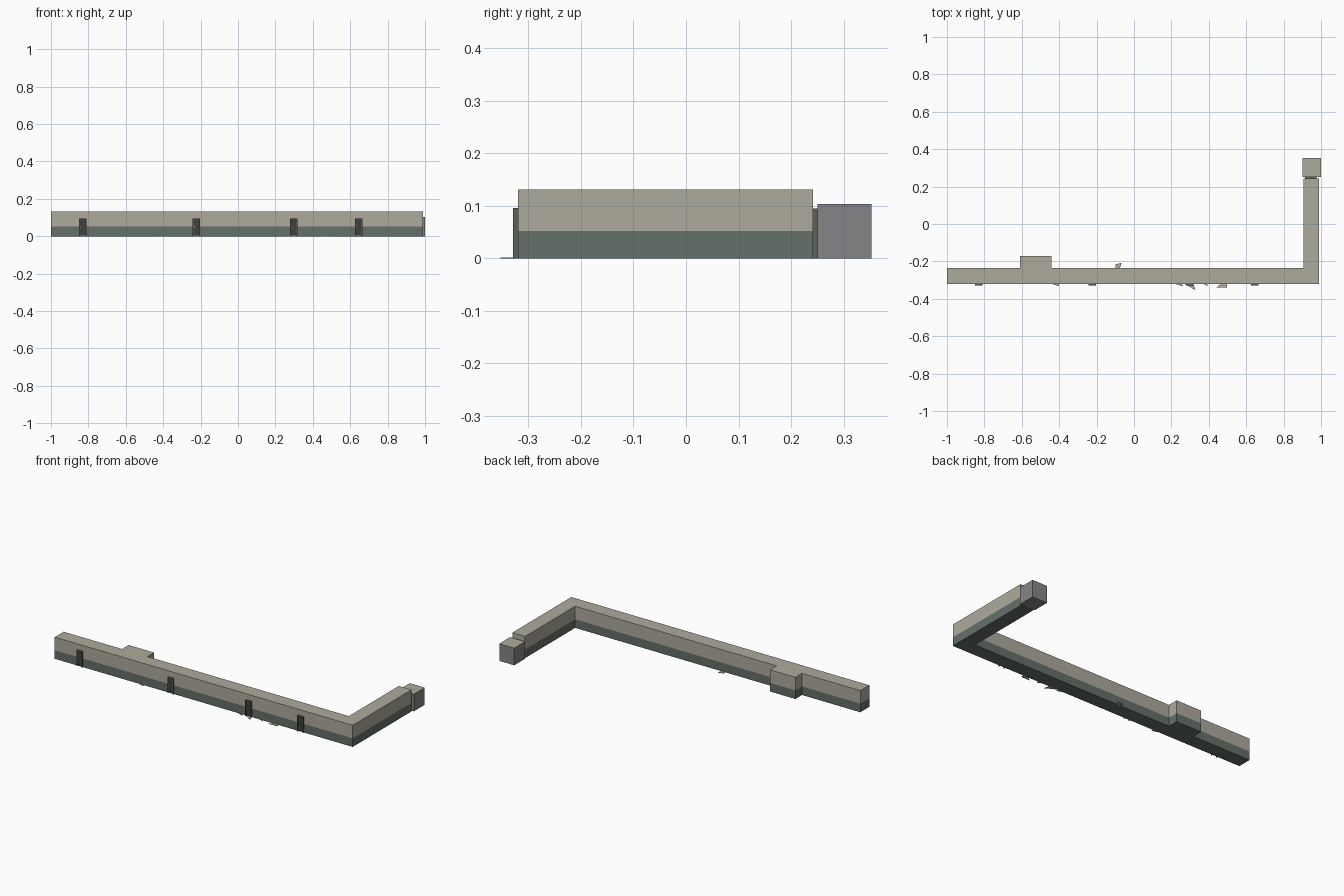
import bpy, bmesh
from mathutils import Vector

cube = bpy.data.objects.get("Cube")
if cube:
    bpy.data.objects.remove(cube, do_unlink=True)


def material(name, rgb):
    m = bpy.data.materials.new(name)
    m.use_nodes = True
    m.diffuse_color = (*rgb, 1)
    bsdf = m.node_tree.nodes["Principled BSDF"]
    bsdf.inputs["Base Color"].default_value = (*rgb, 1)
    bsdf.inputs["Roughness"].default_value = 0.9
    return m


BEIGE = material("beige plaster", (0.42, 0.405, 0.335))
GREEN = material("grey green base", (0.13, 0.16, 0.138))
GREY = material("grey block", (0.235, 0.235, 0.245))
DARK = material("dark door", (0.05, 0.052, 0.047))
FRAME = material("door frame grey", (0.11, 0.115, 0.105))


def finish(name, bm, mats):
    bmesh.ops.recalc_face_normals(bm, faces=bm.faces[:])
    me = bpy.data.meshes.new(name)
    bm.to_mesh(me)
    bm.free()
    for m in mats:
        me.materials.append(m)
    ob = bpy.data.objects.new(name, me)
    bpy.context.collection.objects.link(ob)
    return ob


def prism(name, outline, z0, z1, mats):
    """Extrude a flat outline upward from z0 to z1."""
    bm = bmesh.new()
    base = bm.faces.new([bm.verts.new((x, y, z0)) for x, y in outline])
    ext = bmesh.ops.extrude_face_region(bm, geom=[base])
    top = [v for v in ext["geom"] if isinstance(v, bmesh.types.BMVert)]
    bmesh.ops.translate(bm, verts=top, vec=(0, 0, z1 - z0))
    return finish(name, bm, mats)


def box(name, lo, hi, mats):
    outline = [(lo[0], lo[1]), (hi[0], lo[1]), (hi[0], hi[1]), (lo[0], hi[1])]
    return prism(name, outline, lo[2], hi[2], mats)


# L-shaped wall with a rear bay, two-tone by height
FRONT, BACK, END, TOP, BAND = -0.32, -0.235, 0.242, 0.131, 0.052
wall_plan = [(-1, FRONT), (0.99, FRONT), (0.99, END), (0.905, END),
             (0.905, BACK), (-0.44, BACK), (-0.44, -0.172),
             (-0.61, -0.172), (-0.61, BACK), (-1, BACK)]
wall = prism("long_wall", wall_plan, 0, TOP, [BEIGE, GREEN])
bm = bmesh.new()
bm.from_mesh(wall.data)
bmesh.ops.bisect_plane(bm, geom=bm.verts[:] + bm.edges[:] + bm.faces[:],
                       plane_co=(0, 0, BAND), plane_no=(0, 0, 1))
for f in bm.faces:
    f.material_index = int(f.calc_center_median().z < BAND)
bm.to_mesh(wall.data)
bm.free()

# End block with a plastered top
block = box("end_block", (0.9, 0.25, 0), (1.0, 0.353, 0.104), [GREY, BEIGE])
for p in block.data.polygons:
    p.material_index = int(p.normal.z > 0.5)

# Doorway between the arm and the end block
box("end_doorway", (0.915, END - 0.002, 0), (0.975, 0.252, 0.095), [FRAME])


# Front doors: frame, recessed leaf and handle
def door(i, x):
    w, h, y = 0.02, 0.096, -0.329
    t = 0.004
    for side, s in (("left", 1), ("right", -1)):
        a, b = sorted((x + s * w, x + s * (w - t)))
        box(f"door_{i}_{side}_jamb", (a, y, 0), (b, FRONT, h), [FRAME])
    box(f"door_{i}_lintel", (x - w + t, y, h - t), (x + w - t, FRONT, h), [FRAME])
    box(f"door_{i}_leaf", (x - w + t, y + 0.002, 0.008),
        (x + w - t, FRONT, h - t), [DARK])
    box(f"door_{i}_handle", (x - 0.012, y, 0.045),
        (x - 0.009, y + 0.002, 0.055), [GREY])


for i, x in enumerate((-0.83, -0.222, 0.298, 0.645), 1):
    door(i, x)

# Thin plaster shards lying at the foot of the wall
shards = [
    [(-0.44, FRONT), (-0.40, -0.333), (-0.405, FRONT)],
    [(0.22, FRONT), (0.262, -0.334), (0.255, FRONT)],
    [(0.27, FRONT), (0.328, -0.353), (0.318, FRONT)],
    [(0.37, FRONT), (0.395, -0.333), (0.39, FRONT)],
    [(0.44, -0.339), (0.497, -0.339), (0.497, FRONT), (0.468, FRONT)],
    [(-0.10, BACK), (-0.075, BACK), (-0.067, -0.208), (-0.10, -0.216)],
]
for i, plan in enumerate(shards, 1):
    prism(f"shard_{i}", plan, 0, 0.002, [BEIGE])
